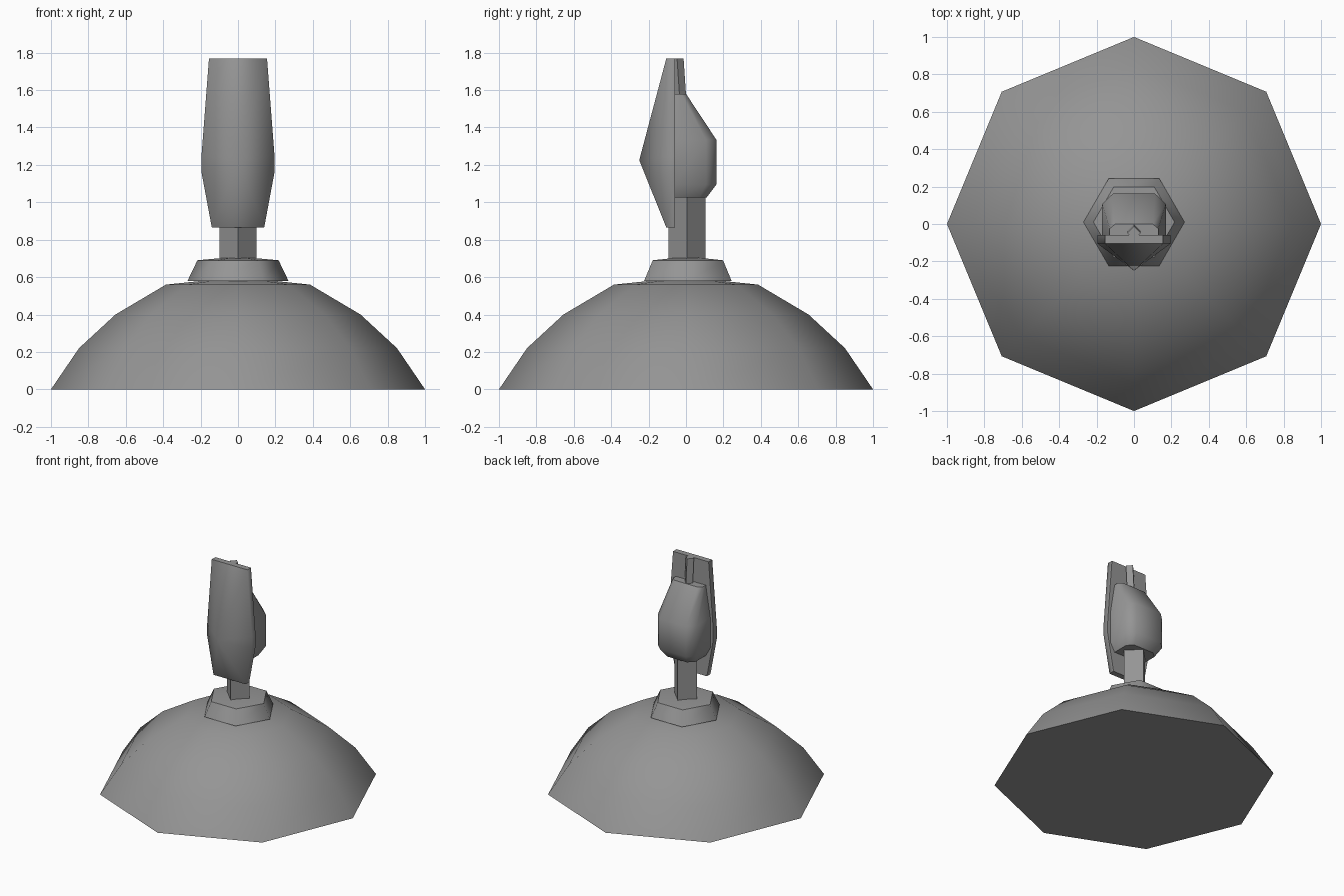
import bpy, bmesh, math

if "Cube" in bpy.data.objects:
    bpy.data.objects.remove(bpy.data.objects["Cube"])

# Dark grey finish shared by every part
grey = bpy.data.materials.new("dark_grey")
grey.diffuse_color = (0.3, 0.3, 0.3, 1)
grey.use_nodes = True
grey.node_tree.nodes["Principled BSDF"].inputs["Base Color"].default_value = grey.diffuse_color


def finish(name, bm, angle):
    bmesh.ops.recalc_face_normals(bm, faces=bm.faces)
    me = bpy.data.meshes.new(name)
    bm.to_mesh(me)
    bm.free()
    me.materials.append(grey)
    ob = bpy.data.objects.new(name, me)
    bpy.context.collection.objects.link(ob)
    bpy.ops.object.select_all(action='DESELECT')
    ob.select_set(True)
    bpy.context.view_layer.objects.active = ob
    bpy.ops.object.shade_smooth_by_angle(angle=math.radians(angle))
    return ob


def loft(name, rings, apex=None, angle=40):
    """Skin a stack of rings; close the bottom flat and the top flat or with a point."""
    bm = bmesh.new()
    vr = [[bm.verts.new(p) for p in r] for r in rings]
    n = len(vr[0])
    for a, b in zip(vr, vr[1:]):
        for i in range(n):
            j = (i + 1) % n
            bm.faces.new((a[i], a[j], b[j], b[i]))
    bm.faces.new(vr[0][::-1])
    if apex:
        c = bm.verts.new(apex)
        for i in range(n):
            bm.faces.new((vr[-1][i], vr[-1][(i + 1) % n], c))
    else:
        bm.faces.new(vr[-1])
    return finish(name, bm, angle)


def ngon(n, r, z, cy=0.0):
    return [(r * math.cos(2 * math.pi * i / n), cy + r * math.sin(2 * math.pi * i / n), z)
            for i in range(n)]


# Eight-sided domed base
dome = [(1.0, 0.0), (0.85, 0.22), (0.655, 0.40), (0.385, 0.56)]
loft("base_dome", [ngon(8, r, z) for r, z in dome], (0, 0, 0.60), angle=50)

# Six-sided collar on top of the dome
loft("collar", [ngon(6, 0.27, 0.58, 0.01), ngon(6, 0.217, 0.69, 0.01)], (0, 0.01, 0.71), angle=60)

# Square neck post and thin leaning rod, both set corner-on
loft("neck_post", [ngon(4, 0.098, 0.66, 0.005), ngon(4, 0.098, 1.06, 0.005)], angle=30)
loft("top_rod", [ngon(4, 0.035, 1.50, -0.03), ngon(4, 0.035, 1.77, -0.048)], angle=30)


# Chamfered rear housing: height, back y, side y, side half width, back half width
def housing_ring(z, yb, ys, hs, hb):
    return [(-hs, -0.06, z), (hs, -0.06, z), (hs, ys, z),
            (hb, yb, z), (-hb, yb, z), (-hs, ys, z)]


loft("rear_housing", [housing_ring(*s) for s in (
    (1.025, 0.11, 0.07, 0.13, 0.085),
    (1.095, 0.162, 0.107, 0.17, 0.113),
    (1.335, 0.162, 0.107, 0.17, 0.113),
    (1.58, 0.0, -0.025, 0.13, 0.10))], angle=50)

# Front panel with a raised centre point
half = [(0.155, 1.77), (0.195, 1.25), (0.195, 1.16), (0.14, 0.865)]
outline = half + [(-x, z) for x, z in reversed(half)]
loft("front_panel", [[(x, -0.06, z) for x, z in outline],
                     [(x, -0.105, z) for x, z in outline]], (0, -0.25, 1.225), angle=60)
